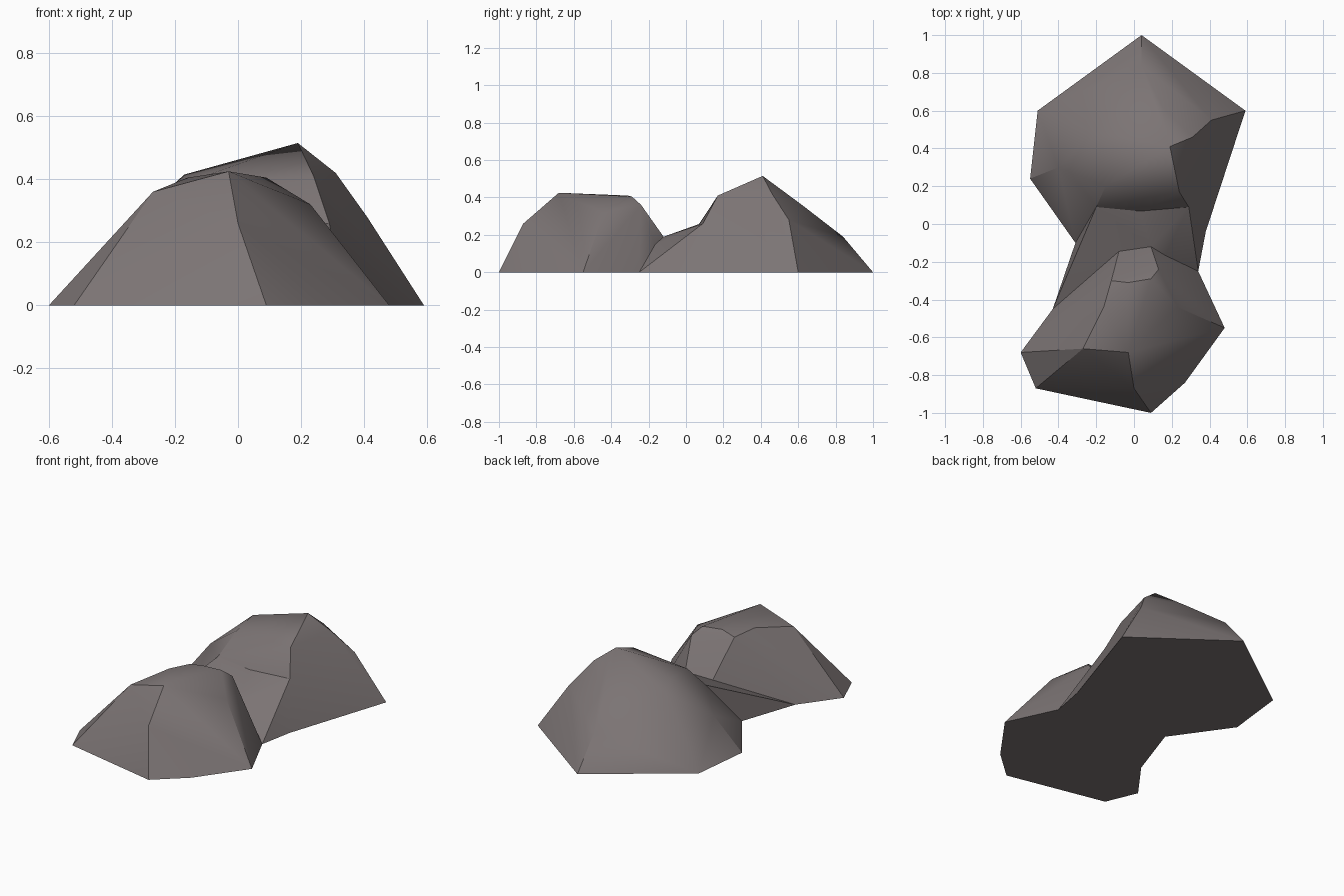
import bpy, bmesh, math

if "Cube" in bpy.data.objects:
    bpy.data.objects.remove(bpy.data.objects["Cube"])

stone = bpy.data.materials.new("grey_brown_stone")
stone.diffuse_color = (0.20, 0.175, 0.175, 1)
stone.use_nodes = True
stone.node_tree.nodes["Principled BSDF"].inputs["Base Color"].default_value = stone.diffuse_color


def hull(name, ground, upper):
    """Faceted rock: convex hull of a ground outline and upper corner points."""
    bm = bmesh.new()
    for x, y in ground:
        bm.verts.new((x, y, 0))
    for p in upper:
        bm.verts.new(p)
    res = bmesh.ops.convex_hull(bm, input=bm.verts[:])
    junk = [v for v in bm.verts if not v.link_faces]
    bmesh.ops.delete(bm, geom=junk, context='VERTS')
    bmesh.ops.recalc_face_normals(bm, faces=bm.faces[:])
    me = bpy.data.meshes.new(name)
    bm.to_mesh(me)
    bm.free()
    me.materials.append(stone)
    ob = bpy.data.objects.new(name, me)
    bpy.context.collection.objects.link(ob)
    return ob


# Tall rock at the back
back = hull("rock_pair",
    [(.04, 1), (.59, .60), (.38, -.04), (-.31, -.10), (-.55, .24), (-.51, .60)],
    [(.19, .41, .515), (.04, .84, .19), (.15, .62, .36), (-.17, .39, .415),
     (-.21, .49, .365), (.31, .46, .42), (.41, .55, .28), (.24, .17, .41),
     (-.15, .20, .395), (.29, .09, .26), (-.20, .09, .265), (-.40, .30, .21)])

# Low rock at the front
front = hull("front_rock",
    [(.48, -.55), (.27, -.84), (.09, -1), (-.52, -.87), (-.60, -.68),
     (-.43, -.45), (.34, -.25)],
    [(-.27, -.66, .36), (-.03, -.68, .425), (0, -.87, .26), (.23, -.44, .32),
     (-.03, -.31, .41), (.09, -.29, .405), (.13, -.24, .36), (-.12, -.30, .39),
     (-.16, -.44, .405), (.09, -.12, .19), (-.08, -.145, .175)])

# Ledge joining the two rocks
ledge = hull("ledge",
    [(.38, -.04), (.34, -.25), (-.43, -.45), (-.31, -.10), (0, .3), (0, -.5)],
    [(.29, .09, .26), (-.20, .09, .265), (.09, -.12, .19), (-.08, -.145, .175)])

# Fuse the parts into one solid
for part in (ledge, front):
    m = back.modifiers.new("fuse", 'BOOLEAN')
    m.operation = 'UNION'
    m.solver = 'EXACT'
    m.object = part
    bpy.context.view_layer.objects.active = back
    bpy.ops.object.modifier_apply(modifier=m.name)
    bpy.data.objects.remove(part)

# Clean slivers, then shade softly with sharp creases
bm = bmesh.new()
bm.from_mesh(back.data)
bmesh.ops.remove_doubles(bm, verts=bm.verts[:], dist=0.004)
bmesh.ops.dissolve_degenerate(bm, edges=bm.edges[:], dist=0.001)
bm.to_mesh(back.data)
bm.free()
bpy.ops.object.select_all(action='DESELECT')
back.select_set(True)
bpy.ops.object.shade_smooth_by_angle(angle=math.radians(30))
